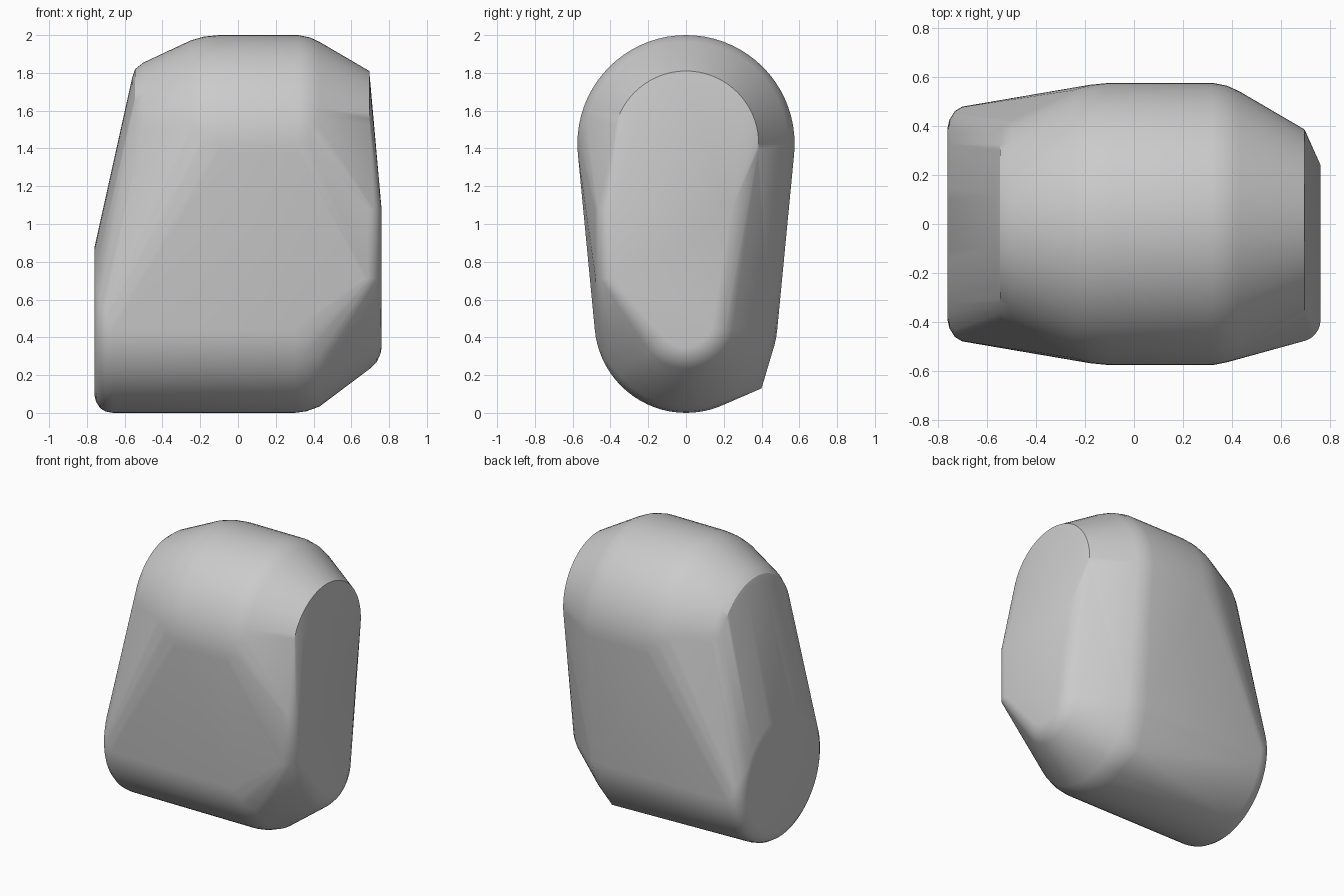
import bpy
import bmesh
import math
from mathutils import Vector

cube = bpy.data.objects.get("Cube")
if cube:
    bpy.data.objects.remove(cube, do_unlink=True)

SEGMENTS = 72
TOP_Z, LOW_Z = 1.425, 0.485

# Radius profiles along x for the large upper drum and the smaller lower drum
upper_drum = [(-0.56, 0.35), (-0.545, 0.395), (-0.50, 0.43), (-0.25, 0.547),
              (-0.18, 0.567), (-0.10, 0.575), (0.32, 0.575), (0.38, 0.563),
              (0.43, 0.54), (0.695, 0.385)]
lower_drum = [(-0.76, 0.39), (-0.752, 0.425), (-0.73, 0.46), (-0.70, 0.478),
              (-0.66, 0.485), (0.30, 0.485), (0.36, 0.477), (0.43, 0.452),
              (0.70, 0.25), (0.735, 0.215), (0.755, 0.17), (0.76, 0.14)]


def drum_points(profile, z):
    for x, r in profile:
        for i in range(SEGMENTS):
            a = math.tau * i / SEGMENTS
            yield Vector((x, r * math.cos(a), z + r * math.sin(a)))


points = list(drum_points(upper_drum, TOP_Z)) + list(drum_points(lower_drum, LOW_Z))

# Rounded upright corner at the front of the left end
for i in range(9):
    a = math.pi / 2 * i / 8
    for z in (0.71, 1.08):
        points.append(Vector((0.67 + 0.09 * math.sin(a), -0.39 - 0.09 * math.cos(a), z)))

# Shoulder of the left end and the pointed lower back corner
points += [Vector((0.76, 0.24, 1.08)), Vector((0.30, 0.40, 0.13))]

# Wrap everything in one taut convex skin
bm = bmesh.new()
for p in points:
    bm.verts.new(p)
hull = bmesh.ops.convex_hull(bm, input=bm.verts)
unused = {g for g in hull["geom_interior"] + hull["geom_unused"]
          if isinstance(g, bmesh.types.BMVert)}
bmesh.ops.delete(bm, geom=list(unused), context="VERTS")
bmesh.ops.dissolve_limit(bm, angle_limit=math.radians(0.5),
                         verts=bm.verts, edges=bm.edges)
bmesh.ops.recalc_face_normals(bm, faces=bm.faces)
mesh = bpy.data.meshes.new("body")
bm.to_mesh(mesh)
bm.free()

body = bpy.data.objects.new("body", mesh)
bpy.context.collection.objects.link(body)

# Plain grey surface
grey = bpy.data.materials.new("plain grey")
grey.use_nodes = True
colour = (0.6, 0.6, 0.6, 1)
grey.diffuse_color = colour
grey.node_tree.nodes["Principled BSDF"].inputs["Base Color"].default_value = colour
mesh.materials.append(grey)

bpy.ops.object.select_all(action="DESELECT")
body.select_set(True)
bpy.context.view_layer.objects.active = body
bpy.ops.object.shade_smooth_by_angle(angle=math.radians(30))
